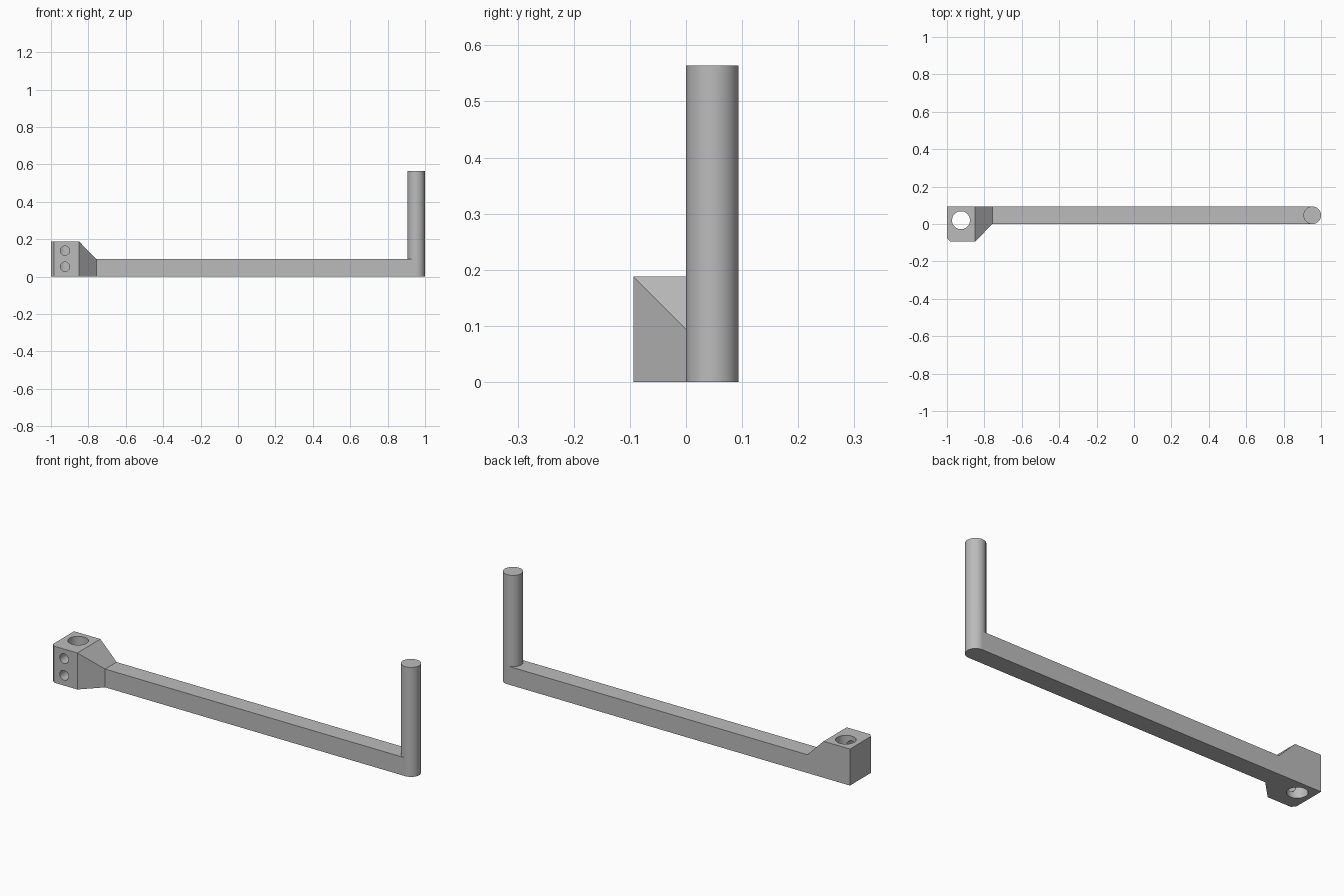
import bpy
import bmesh
from math import radians

cube = bpy.data.objects.get("Cube")
if cube:
    bpy.data.objects.remove(cube, do_unlink=True)

W = 0.094            # bar thickness
HEAD = 2 * W         # clamp head size
POST_H = 0.564
BORE_X, BORE_Y = -0.925, 0.02

grey = bpy.data.materials.new("plain grey")
grey.use_nodes = True
GREY = (0.5, 0.5, 0.5, 1)
grey.diffuse_color = GREY
grey.node_tree.nodes["Principled BSDF"].inputs["Base Color"].default_value = GREY


def cylinder(name, radius, length, center, rot=(0, 0, 0)):
    bpy.ops.mesh.primitive_cylinder_add(vertices=64, radius=radius, depth=length,
                                        location=center, rotation=rot)
    obj = bpy.context.object
    obj.name = name
    obj.data.materials.append(grey)
    return obj


def combine(target, tool, operation):
    mod = target.modifiers.new(tool.name, "BOOLEAN")
    mod.operation = operation
    mod.solver = "EXACT"
    mod.object = tool
    bpy.context.view_layer.objects.active = target
    bpy.ops.object.modifier_apply(modifier=mod.name)
    bpy.data.objects.remove(tool, do_unlink=True)


# Clamp head, taper and bar lofted along x: (x, front y, top z)
sections = [(-1, -W + 0.017, HEAD), (-0.983, -W, HEAD), (-0.85, -W, HEAD),
            (-0.757, 0, W), (1 - W / 2, 0, W)]
bm = bmesh.new()
rings = [[bm.verts.new((x, y, z)) for y, z in ((f, 0), (W, 0), (W, t), (f, t))]
         for x, f, t in sections]
for a, b in zip(rings, rings[1:]):
    for i in range(4):
        j = (i + 1) % 4
        bm.faces.new((a[i], a[j], b[j], b[i]))
bm.faces.new(rings[0])
bm.faces.new(rings[-1])
bmesh.ops.recalc_face_normals(bm, faces=bm.faces)
mesh = bpy.data.meshes.new("clamp_arm")
bm.to_mesh(mesh)
bm.free()
mesh.materials.append(grey)
arm = bpy.data.objects.new("clamp_arm", mesh)
bpy.context.collection.objects.link(arm)

# Upright round post at the far end
post = cylinder("post", W / 2, POST_H, (1 - W / 2, W / 2, POST_H / 2))
combine(arm, post, "UNION")

# Vertical bore through the head
combine(arm, cylinder("bore", 0.048, 0.5, (BORE_X, BORE_Y, W)), "DIFFERENCE")

# Two screw holes from the front into the bore
for z in (0.053, 0.139):
    hole = cylinder("screw_hole", 0.025, 0.2, (BORE_X, BORE_Y - 0.1, z), (radians(90), 0, 0))
    combine(arm, hole, "DIFFERENCE")

# Smooth round surfaces, sharp edges kept
bpy.ops.object.select_all(action="DESELECT")
arm.select_set(True)
bpy.context.view_layer.objects.active = arm
bpy.ops.object.shade_smooth_by_angle(angle=radians(30))
